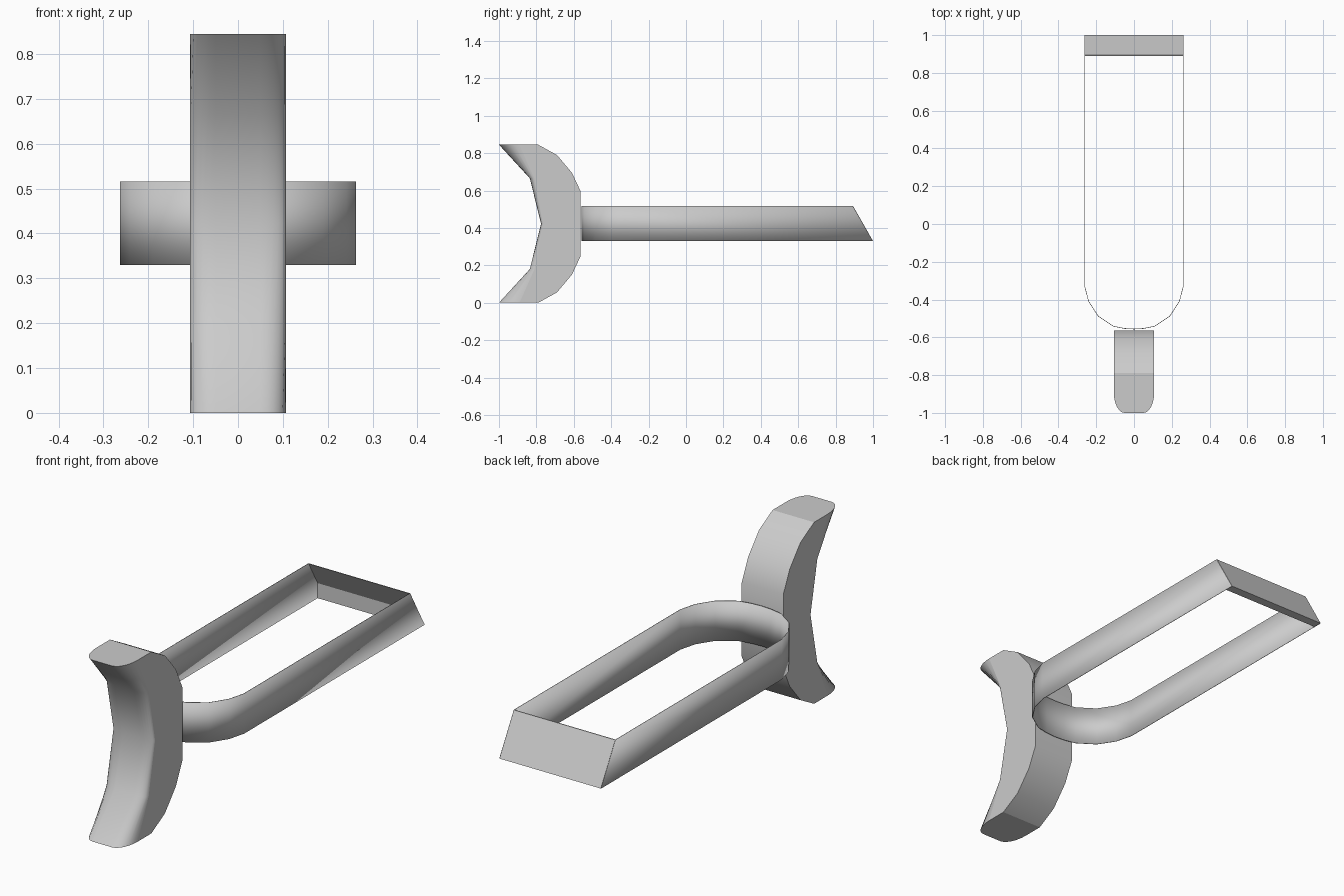
import bpy, bmesh, math

if "Cube" in bpy.data.objects:
    bpy.data.objects.remove(bpy.data.objects["Cube"])


def make_object(name, bm):
    bmesh.ops.recalc_face_normals(bm, faces=bm.faces)
    mesh = bpy.data.meshes.new(name)
    bm.to_mesh(mesh)
    bm.free()
    ob = bpy.data.objects.new(name, mesh)
    bpy.context.collection.objects.link(ob)
    return ob


# Curved grip: hollow front with rounded side edges, faceted convex back
W, R, H = 0.107, 0.057, 0.845
MID = H / 2
front_half = [(-1.0, 0, 0.11), (-0.835, 0.18, 0.025)]        # y, z, rounding depth
back_half = [(-0.79, 0), (-0.69, 0.055), (-0.61, 0.15), (-0.563, 0.25)]
front = front_half + [(-0.775, MID, 0.012)] + [(y, H - z, d) for y, z, d in reversed(front_half)]
back = back_half + [(y, H - z) for y, z in reversed(back_half)]

STEPS = 6
corner = []
for i in range(STEPS + 1):
    a = math.pi / 2 * i / STEPS
    corner.append((W - R + R * math.cos(a), 1 - math.sin(a)))
section = [(-x, t) for x, t in corner] + corner[::-1]

bm = bmesh.new()
rows = [[bm.verts.new((x, y + d * t, z)) for x, t in section] for y, z, d in front]
backs = [[bm.verts.new((x, y, z)) for x in (-W, W)] for y, z in back]
for strip in (rows, backs):
    for a, b in zip(strip, strip[1:]):
        for j in range(len(a) - 1):
            bm.faces.new((a[j], a[j + 1], b[j + 1], b[j])).smooth = True
flat = [bm.faces.new([r[k] for r in rows] + [b[k] for b in reversed(backs)]) for k in (0, -1)]
flat += [bm.faces.new(rows[k] + backs[k][::-1]) for k in (0, -1)]
for f in flat:
    for e in f.edges:
        e.smooth = False
make_object("curved_grip", bm)

# Thin U-shaped band with slanted ends
Z0, Z1, HW = 0.33, 0.516, 0.261
Y_LOW, Y_TOP = 0.999, 0.892
arc = [(HW, -0.33), (0.24, -0.41), (0.19, -0.487), (0.11, -0.541), (0.05, -0.553)]
curve = arc + [(0, -0.556)] + [(-x, y) for x, y in reversed(arc)]
low = [(HW, Y_LOW)] + curve + [(-HW, Y_LOW)]
top = [(HW, Y_TOP)] + curve + [(-HW, Y_TOP)]
bm = bmesh.new()
lv = [bm.verts.new((x, y, Z0)) for x, y in low]
tv = [bm.verts.new((x, y, Z1)) for x, y in top]
for i in range(len(lv) - 1):
    bm.faces.new((lv[i], lv[i + 1], tv[i + 1], tv[i])).smooth = True
band = make_object("loop_band", bm)
mod = band.modifiers.new("thin_wall", "SOLIDIFY")
mod.thickness = 0.003
mod.offset = 0
bpy.context.view_layer.objects.active = band
band.select_set(True)
bpy.ops.object.shade_smooth_by_angle(angle=math.radians(40))

# Slanted end wall, thicker along its lower edge
profile = [(1.0, Z0), (Y_TOP + 0.002, Z1), (Y_TOP - 0.002, Z1), (0.957, 0.40), (0.957, Z0)]
bm = bmesh.new()
ends = [[bm.verts.new((x, y, z)) for y, z in profile] for x in (-HW, HW)]
for e in ends:
    bm.faces.new(e)
n = len(profile)
for i in range(n):
    j = (i + 1) % n
    bm.faces.new((ends[0][i], ends[0][j], ends[1][j], ends[1][i]))
make_object("slanted_end_wall", bm)
